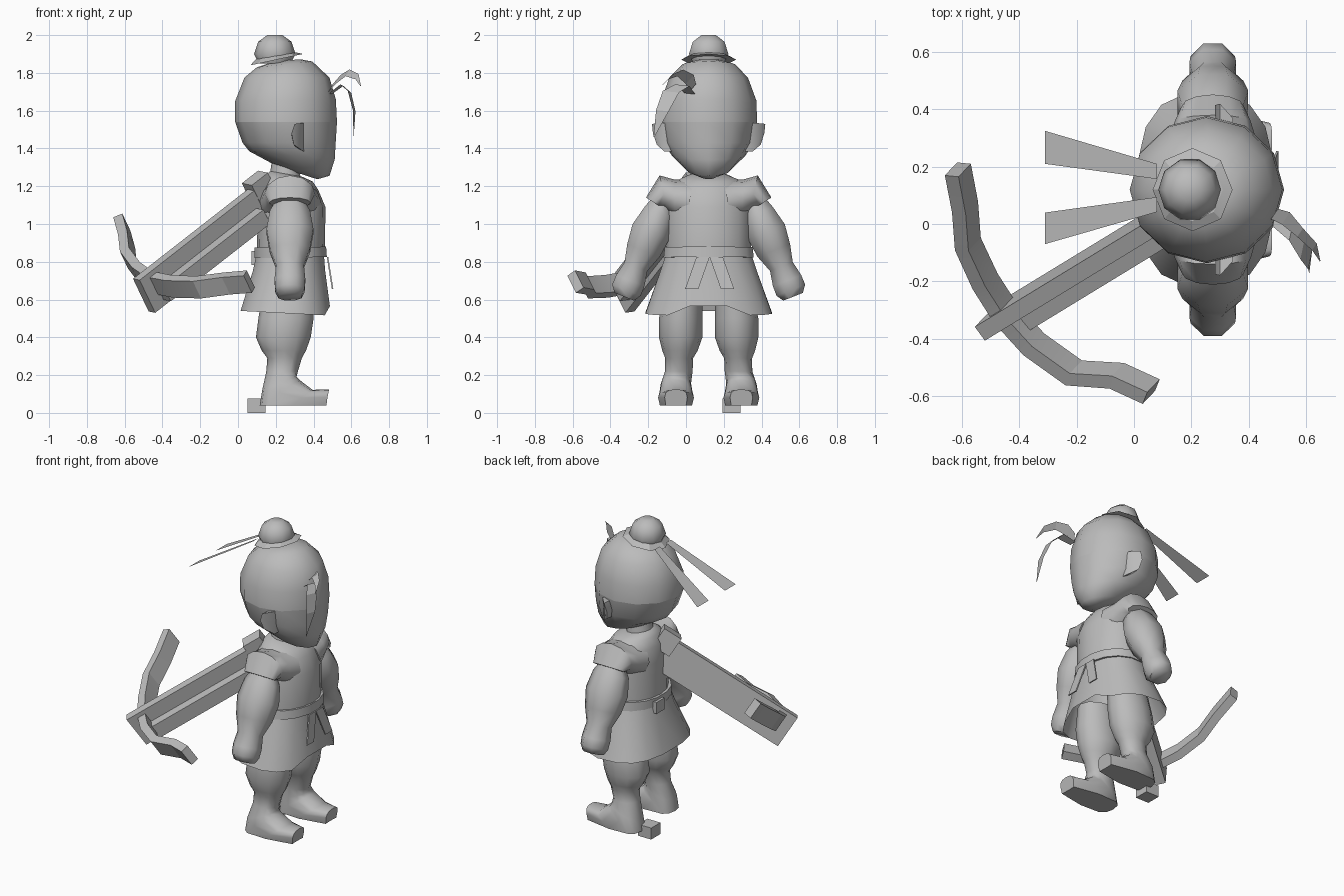
import bpy, bmesh, math
from mathutils import Vector as V, Matrix

if "Cube" in bpy.data.objects:
    bpy.data.objects.remove(bpy.data.objects["Cube"])

YC = 0.12                       # the figure's mirror plane; it faces +x
mat = bpy.data.materials.new("plain_grey")
mat.diffuse_color = (0.5, 0.5, 0.5, 1)
mat.use_nodes = True
mat.node_tree.nodes["Principled BSDF"].inputs["Base Color"].default_value = mat.diffuse_color


def finish(name, bm, smooth=None):
    bmesh.ops.recalc_face_normals(bm, faces=bm.faces[:])
    me = bpy.data.meshes.new(name)
    bm.to_mesh(me)
    bm.free()
    ob = bpy.data.objects.new(name, me)
    bpy.context.collection.objects.link(ob)
    me.materials.append(mat)
    if smooth:
        bpy.ops.object.select_all(action='DESELECT')
        ob.select_set(True)
        bpy.context.view_layer.objects.active = ob
        bpy.ops.object.shade_smooth_by_angle(angle=math.radians(smooth))
    return ob


def loft(name, rings, cap0=True, cap1=True, smooth=50):
    """Skin a list of equal-length point rings."""
    bm = bmesh.new()
    vs = [[bm.verts.new(p) for p in r] for r in rings]
    n = len(vs[0])
    for a, b in zip(vs, vs[1:]):
        for i in range(n):
            j = (i + 1) % n
            bm.faces.new((a[i], a[j], b[j], b[i]))
    if cap0:
        bm.faces.new(vs[0])
    if cap1:
        bm.faces.new(vs[-1])
    return finish(name, bm, smooth)


def sq(v, e):
    return math.copysign(abs(v) ** e, v) if abs(v) > 1e-6 else 0.0


def ell(a, b, w, n=12, phase=0.0, e=1.0):
    """(Super)ellipse ring through the opposite points a and b, half width vector w."""
    a, b, w = V(a), V(b), V(w)
    c, u = (a + b) / 2, (a - b) / 2
    return [c + u * sq(math.cos(t), e) + w * sq(math.sin(t), e)
            for t in (2 * math.pi * (i + phase) / n for i in range(n))]


def body_ring(bx, bz, fx, fz, hw, n=12, phase=0.0, y=YC, e=1.0):
    """Ring from a back point to a front point."""
    return ell((fx, y, fz), (bx, y, bz), (0, hw, 0), n, phase, e)


def box(name, center, size, axes=None):
    bm = bmesh.new()
    m = axes.to_4x4() if axes else Matrix()
    bmesh.ops.create_cube(bm, size=1, matrix=Matrix.Translation(center) @ m @ Matrix.Diagonal((*size, 1)))
    return finish(name, bm)


def strip(name, pairs):
    """Flat ribbon through pairs of edge points."""
    bm = bmesh.new()
    vs = [[bm.verts.new(p) for p in pr] for pr in pairs]
    for a, b in zip(vs, vs[1:]):
        bm.faces.new((a[0], a[1], b[1], b[0]))
    return finish(name, bm)


# head: hair cap above the hairline, face below
loft("hair_cap", [body_ring(*r) for r in (
    (.20, 1.862, .33, 1.872, .06), (.10, 1.83, .394, 1.86, .14), (.034, 1.775, .484, 1.775, .208),
    (-.015, 1.65, .518, 1.66, .252), (-.015, 1.54, .524, 1.54, .257))], cap1=False, smooth=60)
loft("face", [body_ring(*r) for r in (
    (-.015, 1.54, .524, 1.54, .257), (.024, 1.43, .517, 1.43, .238), (.06, 1.385, .512, 1.34, .195),
    (.19, 1.315, .484, 1.255, .117), (.27, 1.285, .42, 1.237, .05))], cap0=False, smooth=60)

# topknot, its tilted tie and two hanging ribbons
loft("topknot", [body_ring(.195 - r, z, .195 + r, z, r, 10) for r, z in (
    (.085, 1.85), (.11, 1.90), (.088, 1.965), (.04, 2.0))], smooth=60)
loft("topknot_tie", [body_ring(.065, 1.84, .344, 1.90, .145, 8),
                     body_ring(.095, 1.872, .31, 1.908, .11, 8)], smooth=20)
for s, pts in (("left", ((.08, .157), (.08, .21), (-.31, .21), (-.31, .325))),
               ("right", ((.08, .094), (.08, .042), (-.31, .04), (-.31, -.07)))):
    a, b, c, d = [(x, y, 1.86 if x > 0 else 1.63) for x, y in pts]
    strip("ribbon_" + s, [(a, b), (c, d)])

# two forelocks: centre line with half width, and width direction
for name, wd, pts in (
    ("forelock_upper", V((.4, .6, .7)), (
        (.49, .035, 1.72, .03), (.53, .02, 1.765, .035), (.58, -.03, 1.80, .025),
        (.63, -.08, 1.78, .02), (.65, -.13, 1.73, .002))),
    ("forelock_lower", V((.2, .95, -.1)), (
        (.49, .02, 1.69, .03), (.55, -.02, 1.735, .04), (.59, -.08, 1.70, .045),
        (.615, -.125, 1.60, .035), (.612, -.17, 1.46, .002)))):
    strip(name, [(V(p[:3]) - wd * p[3], V(p[:3]) + wd * p[3]) for p in pts])

# tunic with neck, flared skirt with a raised front slit, belt
loft("neck", [body_ring(.18, 1.34, .32, 1.31, .075), body_ring(.16, 1.2, .34, 1.2, .09)])
loft("tunic_body", [body_ring(*r, 16) for r in (
    (.17, 1.28, .34, 1.25, .085), (.14, 1.245, .395, 1.225, .16), (.115, 1.19, .425, 1.18, .21),
    (.105, 1.09, .463, 1.09, .225), (.10, .85, .46, .85, .225))], smooth=60)
hem = body_ring(.01, .54, .49, .515, .34, 16, .5, YC, .75)
for i in (0, -1):
    hem[i].z = .565
loft("skirt", [body_ring(.095, .84, .458, .84, .23, 16, .5, YC, .95),
               body_ring(.075, .75, .465, .75, .26, 16, .5, YC, .88), hem], cap1=False)
loft("belt", [body_ring(.085, .82, .474, .825, .243, 16, .5, YC, .95),
              body_ring(.085, .875, .47, .88, .237, 16, .5, YC, .95)], smooth=40)
box("belt_knot", (.11, .16, .82), (.075, .08, .075))
for s, d in (("right", -1), ("left", 1)):
    loft("sash_tail_" + s, [
        [(x + o, .125 + d * w, z) for o, w in ((0, w0), (0, w1), (-.008, w1), (-.008, w0))]
        for x, z, w0, w1 in ((.478, .825, 0, .07), (.505, .655, .06, .13))], smooth=20)

# paired parts
for s, d in (("left", 1), ("right", -1)):
    def P(x, y, z):
        return V((x, YC + d * y, z))

    # ear: wedge rising from the cheek to a flared back rim
    loft("ear_" + s, [
        [P(.35, .19, 1.53), P(.30, .19, 1.52), P(.285, .19, 1.46), P(.30, .19, 1.41), P(.35, .18, 1.385)],
        [P(.345, .25, 1.535), P(.30, .30, 1.53), P(.283, .295, 1.48), P(.295, .275, 1.42),
         P(.345, .235, 1.385)]], smooth=50)

    # sleeve cap: blends from the chest to an open tilted rim
    loft("sleeve_" + s, [ell(P(.275, a, b), P(.275, c, f), (h, 0, 0), 12) for a, b, c, f, h in (
        (.08, 1.235, .12, 1.0, .165), (.18, 1.235, .18, 1.03, .15), (.26, 1.257, .215, 1.06, .133),
        (.332, 1.14, .245, 1.085, .11))], smooth=60)

    # arm with fist
    loft("arm_" + s, [ell(P(.275, y + .93 * r, z + .37 * r), P(.275, y - .93 * r, z - .37 * r),
                          (rx, 0, 0), 8, .5) for y, z, rx, r in (
        (.248, 1.11, .085, .065), (.262, 1.06, .115, .09), (.305, .96, .134, .114), (.345, .86, .115, .10),
        (.385, .775, .08, .07), (.415, .70, .088, .087), (.435, .65, .084, .088), (.447, .615, .066, .06))],
        smooth=60)

    # trouser leg flowing into a flat-soled boot with a raised toe
    rings = [body_ring(b, z, f, z, hw, 12, 0, YC + d * o) for z, b, f, hw, o in (
        (.64, .13, .40, .10, .135), (.50, .108, .40, .115, .148), (.40, .095, .385, .115, .148),
        (.33, .125, .36, .094, .152), (.29, .155, .338, .074, .156), (.22, .15, .317, .073, .158))]
    for bx, bz, fx, fz, hw in ((.128, .12, .31, .192, .08), (.115, .04, .325, .175, .088),
                               (.27, .04, .395, .122, .095), (.465, .04, .482, .125, .06)):
        r = body_ring(bx, bz, fx, fz, hw, 12, 0, YC + d * .173, .75)
        if bz < .1:
            for i in (4, 5, 6, 7, 8):
                r[i].z = .04
        rings.append(r)
    loft("leg_and_boot_" + s, rings, smooth=55)

# loose block behind the foot
box("heel_block", (.098, .24, .0375), (.095, .095, .075))

# crossbow frame: along the stock, across its plank, through its plank
a = V((.71, .433, .554)).normalized()
w = V((.39, .41, -.825))
w = (w - a * w.dot(a)).normalized()
t = a.cross(w)
axes = Matrix((a, w, t)).transposed()
end = V((-.497, -.34, .62))
box("crossbow_plank", end + a * .44, (.88, .21, .06), axes)
box("crossbow_rail", end + a * .45 - t * .06 + w * .03, (.74, .09, .07), axes)
box("crossbow_butt", (.115, .035, 1.19), (.12, .13, .09), axes)

# bow limb swept through bent stations
path = [V(p) for p in (
    (-.615, .19, 1.0), (-.59, .06, .91), (-.58, -.07, .82), (-.52, -.20, .74), (-.45, -.31, .69),
    (-.35, -.42, .67), (-.21, -.52, .665), (-.06, -.53, .685), (.06, -.585, .695))]
rings = []
for i, p in enumerate(path):
    tan = (path[min(i + 1, len(path) - 1)] - path[max(i - 1, 0)]).normalized()
    n = tan.cross(w).normalized() * .026
    rings.append([p + w * .055 + n, p + w * .055 - n, p - w * .055 - n, p - w * .055 + n])
loft("crossbow_limb", rings, smooth=15)
